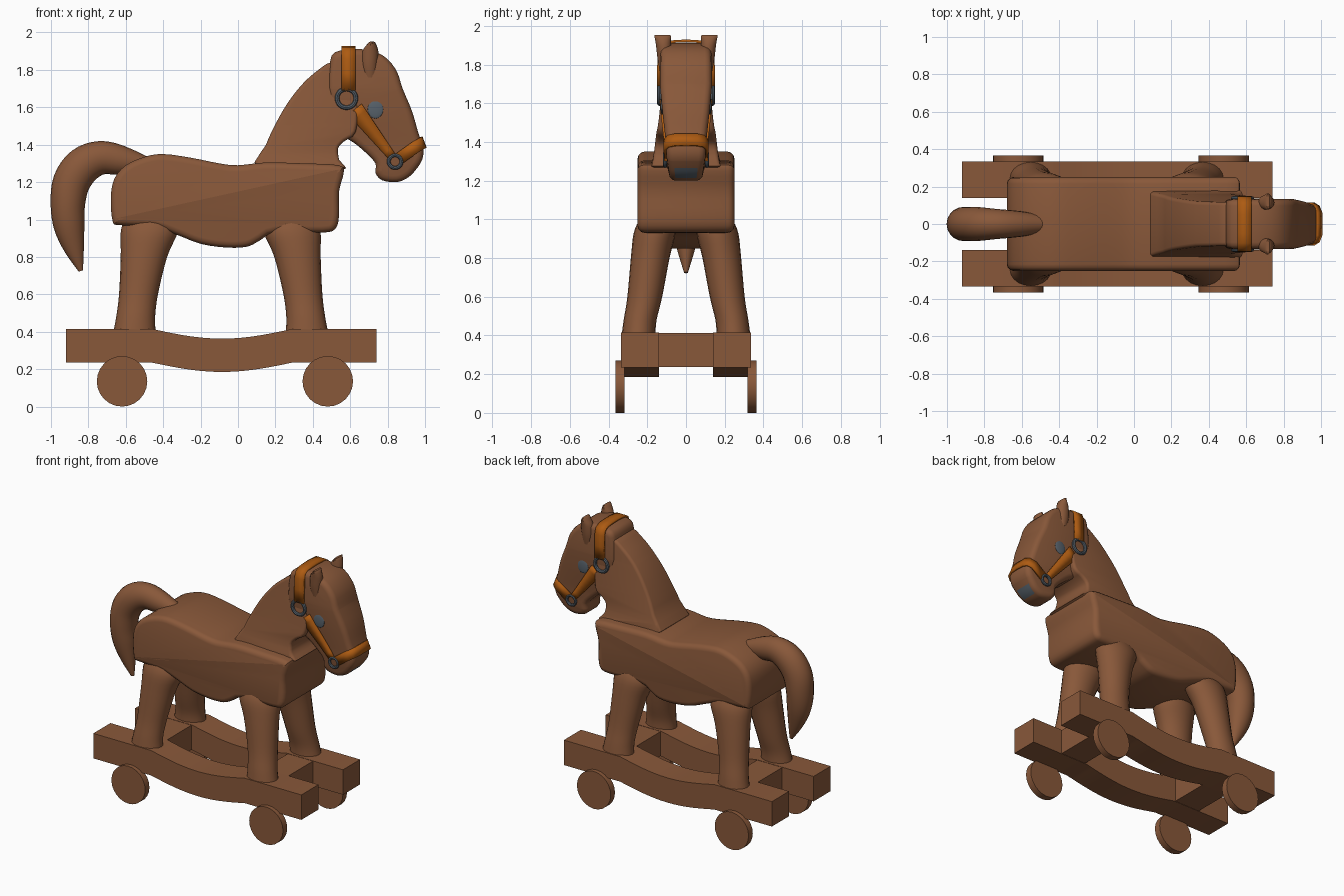
import bpy, bmesh, math
from mathutils import Vector

if "Cube" in bpy.data.objects:
    bpy.data.objects.remove(bpy.data.objects["Cube"])


def material(name, rgb):
    m = bpy.data.materials.new(name)
    m.diffuse_color = (*rgb, 1)
    m.use_nodes = True
    m.node_tree.nodes["Principled BSDF"].inputs["Base Color"].default_value = m.diffuse_color
    return m


WOOD = material("brown_wood", (0.25, 0.098, 0.042))
LEATHER = material("orange_leather", (0.42, 0.105, 0.006))
METAL = material("grey_metal", (0.095, 0.12, 0.145))


def finish(bm, name, mat):
    bmesh.ops.recalc_face_normals(bm, faces=bm.faces)
    me = bpy.data.meshes.new(name)
    bm.to_mesh(me)
    bm.free()
    me.materials.append(mat)
    ob = bpy.data.objects.new(name, me)
    bpy.context.collection.objects.link(ob)
    return ob


def spline(pts, n, closed):
    """Catmull-Rom curve through points of any dimension."""
    out, c = [], len(pts)
    for i in range(c if closed else c - 1):
        if closed:
            q = [pts[(i + k) % c] for k in (-1, 0, 1, 2)]
        else:
            q = [pts[min(max(i + k, 0), c - 1)] for k in (-1, 0, 1, 2)]
        for j in range(n):
            t = j / n
            out.append(tuple(0.5 * (2 * b + (d - a) * t + (2 * a - 5 * b + 4 * d - e) * t * t
                                    + (3 * b - a - 3 * d + e) * t ** 3)
                             for a, b, d, e in zip(*q)))
    if not closed:
        out.append(tuple(pts[-1]))
    return out


def lookup(table, z):
    """Linear interpolation in a (z, half width) table."""
    if z <= table[0][0]:
        return table[0][1]
    for (z0, w0), (z1, w1) in zip(table, table[1:]):
        if z <= z1:
            return w0 + (w1 - w0) * (z - z0) / (z1 - z0)
    return table[-1][1]


def skin(bm, rings):
    """Join equal rings of points and cap both ends."""
    vs = [[bm.verts.new(p) for p in r] for r in rings]
    for a, b in zip(vs, vs[1:]):
        for i in range(len(a)):
            j = (i + 1) % len(a)
            bm.faces.new((a[i], a[j], b[j], b[i]))
    bm.faces.new(vs[0])
    bm.faces.new(vs[-1])


def slab(name, pts, table, r, mat, y0=0.0):
    """Side profile extruded along y, with rounded rim and width varying with height."""
    n = len(pts)
    area = sum(pts[i - 1][0] * pts[i][1] - pts[i][0] * pts[i - 1][1] for i in range(n))
    sg = 1 if area > 0 else -1
    inward = []
    for i in range(n):
        t = (Vector(pts[(i + 1) % n]) - Vector(pts[i - 1])).normalized()
        inward.append(Vector((-t.y, t.x)) * sg)
    angles = [0, 30, 60, 90] if r else [90]
    layers = [(-1, a) for a in reversed(angles)] + [(1, a) for a in angles]
    rings = []
    for s, a in layers:
        a = math.radians(a)
        ring = []
        for p, nv in zip(pts, inward):
            q = Vector(p) + nv * r * (1 - math.cos(a))
            ring.append((q.x, y0 + s * (lookup(table, p[1]) - r + r * math.sin(a)), q.y))
        rings.append(ring)
    bm = bmesh.new()
    skin(bm, rings)
    for z, _ in table[1:-1]:
        bmesh.ops.bisect_plane(bm, geom=bm.verts[:] + bm.edges[:] + bm.faces[:],
                               plane_co=(0, 0, z), plane_no=(0, 0, 1))
    return finish(bm, name, mat)


def loft(name, rings, mat, n=20, follow=False):
    """Elliptical rings (x, y, z, rx, ry), level or turned along the path in xz."""
    rows = spline(rings, 4, False)
    out = []
    for i, (x, y, z, rx, ry) in enumerate(rows):
        u = Vector((1, 0, 0))
        if follow:
            a, b = rows[max(i - 1, 0)], rows[min(i + 1, len(rows) - 1)]
            u = Vector((b[2] - a[2], 0, a[0] - b[0])).normalized()
        out.append([Vector((x, y, z)) + u * rx * math.cos(k * math.tau / n)
                    + Vector((0, ry * math.sin(k * math.tau / n), 0)) for k in range(n)])
    bm = bmesh.new()
    skin(bm, out)
    return finish(bm, name, mat)


def strap(name, pairs):
    """Thin band between pairs of edge points."""
    bm = bmesh.new()
    rows = [[bm.verts.new(p) for p in pr] for pr in pairs]
    for a, b in zip(rows, rows[1:]):
        bm.faces.new((a[0], a[1], b[1], b[0]))
    ob = finish(bm, name, LEATHER)
    mod = ob.modifiers.new("thickness", "SOLIDIFY")
    mod.thickness, mod.offset = 0.014, 0
    return ob


def name_last(name, mat):
    ob = bpy.context.object
    ob.name = name
    ob.data.materials.append(mat)
    return ob


# Base: two sagging runners, cross bars and wheels
def sag(z, depth):
    return [(-0.46 + 0.75 * k / 14, z - depth * math.sin(math.pi * k / 14)) for k in range(15)]


runner = ([(-0.92, 0.235)] + sag(0.235, 0.05) + [(0.74, 0.235), (0.74, 0.415)]
          + sag(0.415, 0.052)[::-1] + [(-0.92, 0.415)])
for s in (-1, 1):
    slab("runner", runner, [(0, 0.0975)], 0, WOOD, s * 0.2375)
    for x in (-0.62, 0.48):
        bpy.ops.mesh.primitive_cylinder_add(vertices=24, radius=0.135, depth=0.048,
                                            location=(x, s * 0.341, 0.135),
                                            rotation=(math.pi / 2, 0, 0))
        name_last("wheel", WOOD)
for x in (-0.57, 0.4):
    slab("cross_bar", [(x - 0.1, 0.237), (x + 0.1, 0.237), (x + 0.1, 0.413), (x - 0.1, 0.413)],
         [(0, 0.15)], 0, WOOD)

# Body
body = [(-0.67, 0.99), (-0.68, 1.12), (-0.66, 1.22), (-0.6, 1.29), (-0.5, 1.335), (-0.4, 1.35),
        (-0.25, 1.33), (-0.1, 1.3), (0, 1.29), (0.15, 1.305), (0.35, 1.3), (0.54, 1.29),
        (0.565, 1.25), (0.54, 1.15), (0.54, 1.02), (0.52, 0.95), (0.45, 0.93), (0.2, 0.93),
        (0.12, 0.89), (0.05, 0.855), (-0.06, 0.85), (-0.2, 0.87), (-0.33, 0.92), (-0.45, 0.96),
        (-0.63, 0.97)]
slab("body", spline(body, 3, True), [(0, 0.25)], 0.035, WOOD)

# Legs, splayed outwards; the front ones mirror the hind ones
leg = [(-0.553, 0.245, 0.405, 0.112, 0.087), (-0.547, 0.237, 0.48, 0.104, 0.085),
       (-0.532, 0.213, 0.6, 0.104, 0.09), (-0.503, 0.185, 0.8, 0.124, 0.1),
       (-0.475, 0.162, 0.93, 0.152, 0.108), (-0.47, 0.15, 1.0, 0.14, 0.09)]
for s in (-1, 1):
    loft("hind_leg", [(x, s * y, z, a, b) for x, y, z, a, b in leg], WOOD)
    loft("front_leg", [(-0.185 - x, s * y, z, a, b) for x, y, z, a, b in leg], WOOD)

# Tail
tail = [(-0.5, 1.29, .05, .05), (-0.62, 1.315, .078, .07), (-0.73, 1.33, .09, .08),
        (-0.825, 1.29, .1, .09), (-0.89, 1.2, .1, .092), (-0.91, 1.08, .092, .09),
        (-0.902, 0.96, .082, .075), (-0.875, 0.84, .053, .045), (-0.84, 0.725, .012, .01)]
loft("tail", [(x, 0, z, a, b) for x, z, a, b in tail], WOOD, follow=True)

# Neck
neck = [(0.11, 1.27), (0.15, 1.4), (0.2, 1.51), (0.27, 1.63), (0.35, 1.73), (0.43, 1.8),
        (0.5, 1.84), (0.58, 1.8), (0.64, 1.65), (0.63, 1.47), (0.57, 1.42), (0.535, 1.38),
        (0.54, 1.32), (0.55, 1.26)]
slab("neck", spline(neck, 3, True),
     [(1.25, 0.185), (1.35, 0.165), (1.5, 0.142), (1.7, 0.122), (1.9, 0.115)], 0.02, WOOD)

# Head, with a grey mouth under the nose
head = [(0.49, 1.83), (0.52, 1.895), (0.65, 1.912), (0.77, 1.88), (0.845, 1.8), (0.88, 1.7),
        (0.93, 1.58), (0.965, 1.46), (0.99, 1.38), (0.985, 1.32), (0.95, 1.265), (0.91, 1.225),
        (0.85, 1.2), (0.77, 1.21), (0.735, 1.25), (0.735, 1.3), (0.68, 1.36), (0.62, 1.41),
        (0.56, 1.45), (0.51, 1.53), (0.487, 1.63), (0.48, 1.73)]
HEAD_W = [(1.2, 0.088), (1.3, 0.1), (1.4, 0.103), (1.55, 0.12), (1.7, 0.134), (1.92, 0.132)]
ob = slab("head", spline(head, 3, True), HEAD_W, 0.035, WOOD)
ob.data.materials.append(METAL)
for f in ob.data.polygons:
    c, nv = f.center, f.normal
    if 0.89 < c.x < 0.95 and c.z < 1.265 and nv.z < -0.3 and abs(c.y) < 0.02:
        f.material_index = 1

# Ears, eyes, bridle sides and rings
ear = [(0.705, 0.105, 1.76, 0.035, 0.03), (0.703, 0.11, 1.83, 0.045, 0.038),
       (0.708, 0.116, 1.9, 0.042, 0.04), (0.715, 0.12, 1.94, 0.022, 0.043),
       (0.717, 0.121, 1.953, 0.008, 0.042)]
for s in (-1, 1):
    loft("ear", [(x, s * y, z, a, b) for x, y, z, a, b in ear], WOOD, 14)
    bpy.ops.mesh.primitive_uv_sphere_add(segments=20, ring_count=10, location=(0.735, s * 0.124, 1.59))
    name_last("eye", METAL).scale = (0.042, 0.008, 0.05)
    for x, z, R, r in ((0.58, 1.648, 0.05, 0.012), (0.84, 1.31, 0.034, 0.01)):
        bpy.ops.mesh.primitive_torus_add(major_radius=R, minor_radius=r, major_segments=28,
                                         minor_segments=8, rotation=(math.pi / 2, 0, 0),
                                         location=(x, s * (lookup(HEAD_W, z) + 0.008), z))
        name_last("bridle_ring", METAL)
    pairs = []
    for k in range(9):
        t = k / 8
        x, z, h = 0.625 + 0.2 * t, 1.59 - 0.255 * t, 0.046 - 0.024 * t
        pairs.append([(x + e * h * 0.78, s * (lookup(HEAD_W, z + e * h * 0.63) + 0.004),
                       z + e * h * 0.63) for e in (-1, 1)])
    strap("cheek_strap", pairs)

# Crown strap over the head and nose strap around the muzzle
half = [(0.142, 1.69), (0.142, 1.78), (0.14, 1.86), (0.128, 1.897), (0.1, 1.915), (0.05, 1.92)]
arch = half + [(0, 1.922)] + [(-y, z) for y, z in half[::-1]]
strap("crown_strap", [[(0.553, y, z), (0.627, y, z)] for y, z in arch])
half = [(0.865, 0.106, 1.328, -0.6), (0.945, 0.109, 1.385, -0.55), (0.975, 0.092, 1.403, -0.42),
        (0.989, 0.06, 1.41, -0.35)]
band = half + [(0.991, 0, 1.412, -0.35)] + [(x, -y, z, d) for x, y, z, d in half[::-1]]
strap("nose_strap", [[(x + e * d * 0.032, y, z + e * 0.032 * math.sqrt(1 - d * d))
                      for e in (-1, 1)] for x, y, z, d in band])

# Smooth shading with sharp edges kept
for ob in bpy.data.objects:
    ob.select_set(ob.type == "MESH")
    bpy.context.view_layer.objects.active = ob
bpy.ops.object.shade_smooth_by_angle(angle=math.radians(35))
